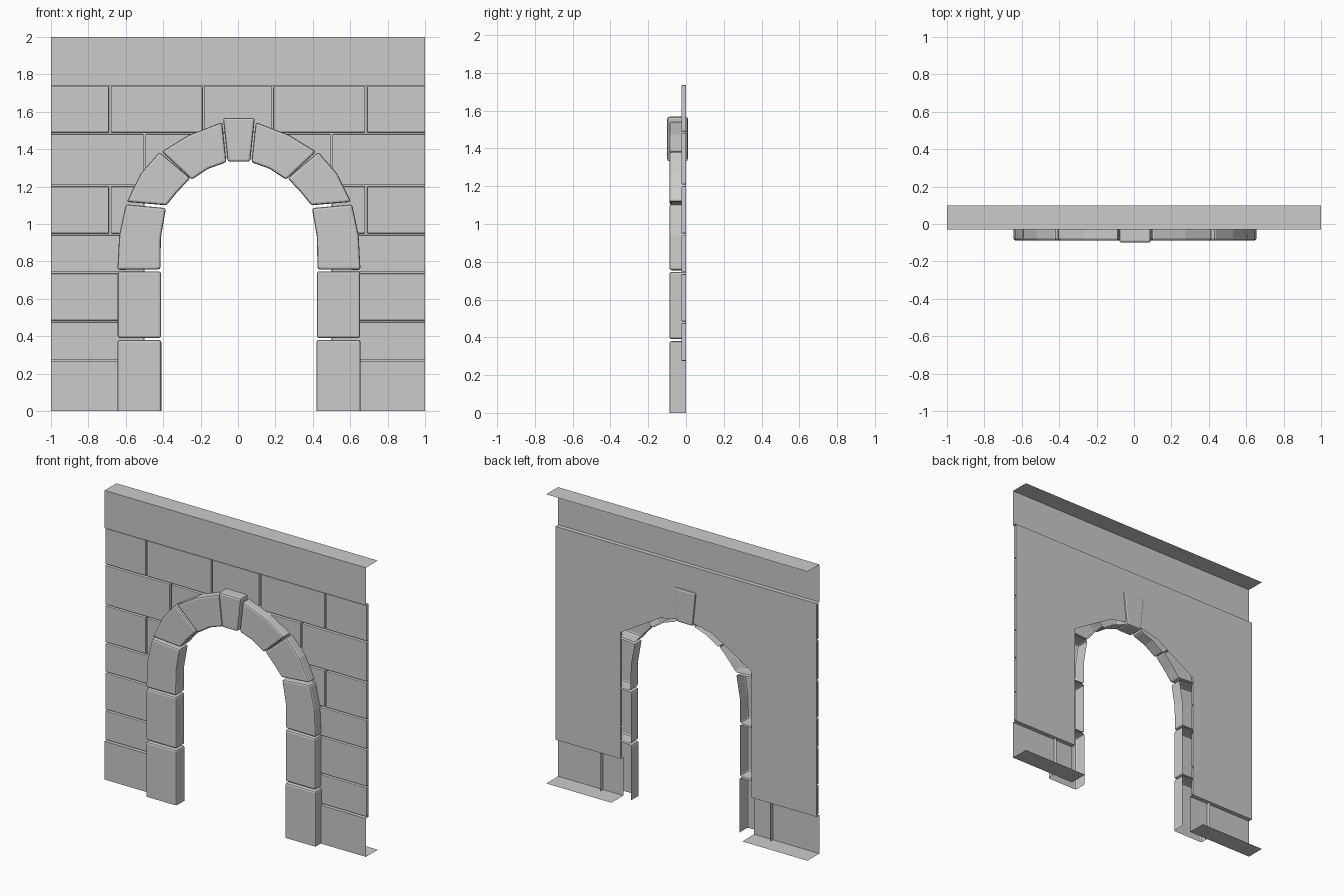
import bpy, bmesh

cube = bpy.data.objects.get("Cube")
if cube:
    bpy.data.objects.remove(cube)

stone = bpy.data.materials.new("grey stone")
stone.use_nodes = True
colour = (0.6, 0.6, 0.6, 1)
stone.diffuse_color = colour
stone.node_tree.nodes["Principled BSDF"].inputs["Base Color"].default_value = colour


def finish(name, bm):
    mesh = bpy.data.meshes.new(name)
    bm.to_mesh(mesh)
    bm.free()
    mesh.materials.append(stone)
    obj = bpy.data.objects.new(name, mesh)
    bpy.context.collection.objects.link(obj)
    return obj


def sheet(name, points):
    """Single open face."""
    bm = bmesh.new()
    bm.faces.new([bm.verts.new(p) for p in points])
    return finish(name, bm)


def slab(name, outline, front, back, bevel, hollow=True):
    """Extrude an x-z outline along y; hollow slabs lose back and ground faces."""
    bm = bmesh.new()
    face = bm.faces.new([bm.verts.new((x, back, z)) for x, z in outline])
    ext = bmesh.ops.extrude_face_region(bm, geom=[face])["geom"]
    for v in ext:
        if isinstance(v, bmesh.types.BMVert):
            v.co.y = front
    if not any(f for f in bm.faces if all(abs(v.co.y - back) < 1e-5 for v in f.verts)):
        bm.faces.new([v for v in bm.verts if abs(v.co.y - back) < 1e-5])
    bmesh.ops.recalc_face_normals(bm, faces=bm.faces)
    if hollow:
        gone = [f for f in bm.faces
                if all(abs(v.co.y - back) < 1e-5 for v in f.verts)
                or all(abs(v.co.z) < 1e-5 for v in f.verts)]
        bmesh.ops.delete(bm, geom=gone, context='FACES')
    obj = finish(name, bm)
    mod = obj.modifiers.new("worn edges", 'BEVEL')
    mod.width = bevel
    mod.segments = 2
    mod.limit_method = 'ANGLE'
    mod.angle_limit = 0.7
    return obj


def rect(x0, x1, z0, z1):
    return [(x0, z0), (x1, z0), (x1, z1), (x0, z1)]


FACE, LEDGE, G = -0.03, 0.1, 0.005

# Lintel band with its top ledge and underside
sheet("lintel_front", [(x, FACE, z) for x, z in rect(-1, 1, 1.74, 2)])
sheet("lintel_top", [(-1, FACE, 2), (1, FACE, 2), (1, LEDGE, 2), (-1, LEDGE, 2)])
sheet("lintel_underside", [(-1, FACE, 1.74), (1, FACE, 1.74), (1, 0, 1.74), (-1, 0, 1.74)])

# Flat backing plate around the opening
half = [(0.06, 1.35), (0.2, 1.32), (0.5, 1.14), (0.5, 0.265), (1, 0.265), (1, 1.74)]
plate = half + [(-x, z) for x, z in reversed(half)]
sheet("backing_plate", [(x, 0, z) for x, z in plate])

# Voussoir outlines for the left half of the arch
C = 0.005
arch = {
    "lower_jamb": [(0.415, 0), (0.65, 0), (0.65, 0.38), (0.415, 0.38)],
    "upper_jamb": [(0.417, 0.39), (0.648, 0.39), (0.648, 0.747), (0.417, 0.747)],
    "springer": [(0.42, 0.757), (0.65, 0.755), (0.64, 0.94), (0.605, 1.105),
                 (0.39, 1.085), (0.417, 0.93)],
    "haunch_stone": [(0.387, 1.1), (0.6, 1.118), (0.525, 1.27), (0.425, 1.385),
                     (0.26, 1.245), (0.335, 1.165)],
    "crown_stone": [(0.252, 1.237), (0.413, 1.387), (0.27, 1.475), (0.09, 1.545),
                    (0.067, 1.33), (0.165, 1.295)],
}

for side, s in (("left", 1), ("right", -1)):
    for part, pts in arch.items():
        slab(f"{side}_{part}", [(s * x + C, z) for x, z in pts], -0.088, 0, 0.012)

    # Ground course, its floor and its top ledge
    a, b = s * 0.5, s
    sheet(f"{side}_ground_course", [(x, FACE, z) for x, z in rect(a, b, 0, 0.265)])
    sheet(f"{side}_floor", [(a, FACE, 0), (b, FACE, 0), (b, LEDGE, 0), (a, LEDGE, 0)])
    sheet(f"{side}_ground_ledge",
          [(a, FACE, 0.265), (b, FACE, 0.265), (b, 0, 0.265), (a, 0, 0.265)])

    # Wall blocks beside the arch: x start, x end, z bottom, z top
    blocks = [(0.5, 1, 0.27, 0.48), (0.5, 1, 0.48, 0.74), (0.5, 1, 0.74, 0.945),
              (0.5, 0.685, 0.945, 1.205), (0.685, 1, 0.945, 1.205),
              (0.5, 1, 1.205, 1.485),
              (0.185, 0.685, 1.485, 1.74), (0.685, 1, 1.485, 1.74)]
    for i, (x0, x1, z0, z1) in enumerate(blocks):
        outer = x1 if x1 == 1 else x1 - G
        pts = rect(s * (x0 + G), s * outer, z0 + G, z1 - G)
        slab(f"{side}_wall_block_{i + 1}", pts, -0.025, -0.001, 0.004)

    # Block cut to fit behind the arch ring
    cut = [(0.45, 1.21), (0.495, 1.21), (0.495, 1.48), (0.09, 1.48), (0.09, 1.42)]
    slab(f"{side}_spandrel_block", [(s * x, z) for x, z in cut], -0.025, -0.001, 0.004)

# Centre block above the keystone
slab("centre_wall_block", rect(-0.18, 0.18, 1.49, 1.735), -0.025, -0.001, 0.004)

# Keystone, standing proud on both sides
slab("keystone", [(-0.06 + C, 1.333), (0.06 + C, 1.333), (0.085 + C, 1.568), (-0.085 + C, 1.568)],
     -0.1, 0.01, 0.012, hollow=False)
